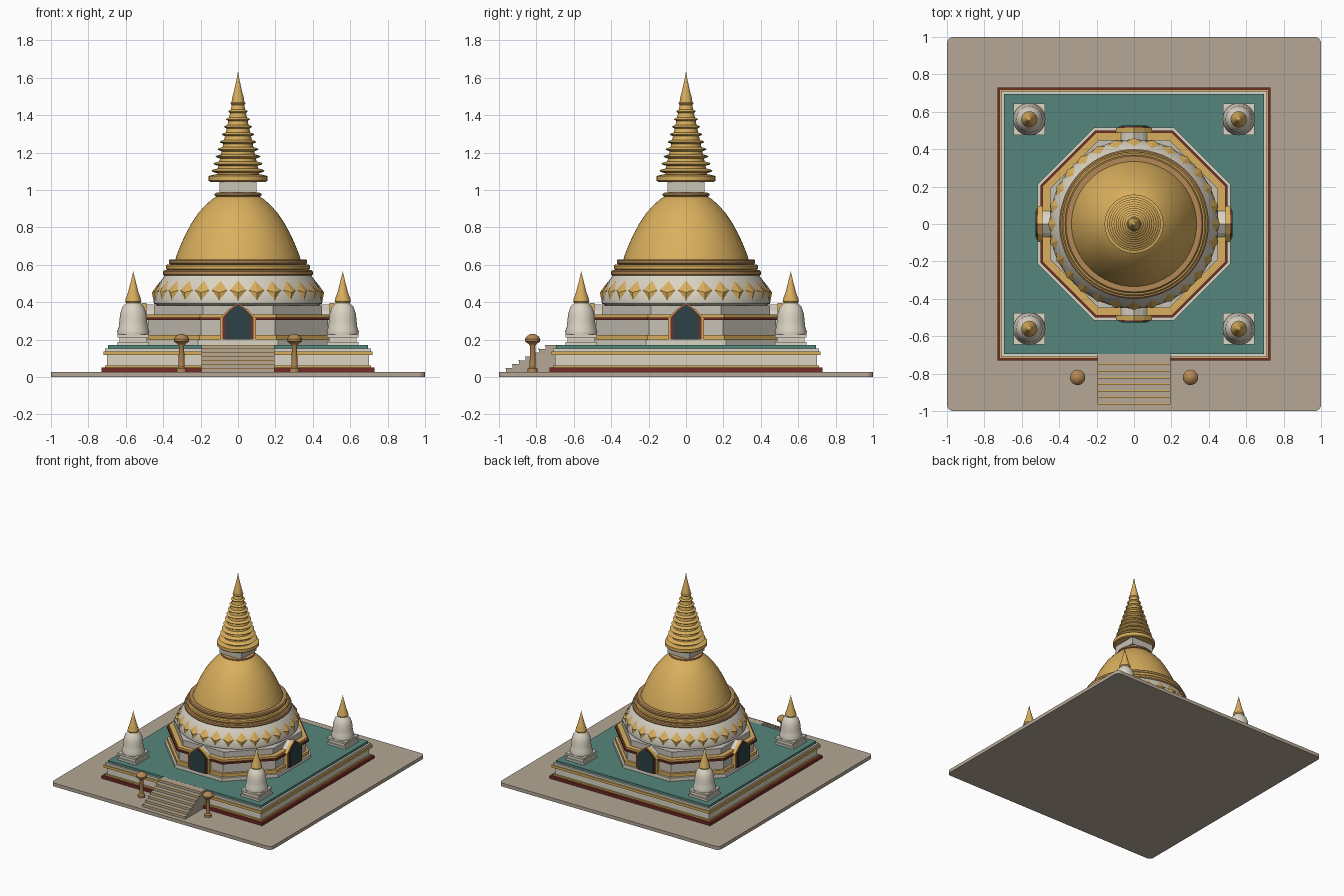
import bpy, bmesh, math

cube = bpy.data.objects.get("Cube")
if cube:
    bpy.data.objects.remove(cube, do_unlink=True)


def material(name, *rgb):
    m = bpy.data.materials.new(name)
    m.use_nodes = True
    m.diffuse_color = (*rgb, 1)
    m.node_tree.nodes["Principled BSDF"].inputs["Base Color"].default_value = (*rgb, 1)
    return m


SAND = material("sand paving", 0.46, 0.39, 0.30)
CREAM = material("cream plaster", 0.71, 0.66, 0.55)
STONE = material("pale stone", 0.58, 0.54, 0.47)
GOLD = material("gold", 0.70, 0.43, 0.11)
COPPER = material("copper", 0.46, 0.25, 0.09)
RED = material("dark red", 0.17, 0.025, 0.02)
TEAL = material("teal tile", 0.09, 0.24, 0.20)
DARK = material("dark doorway", 0.025, 0.055, 0.06)


def finish(bm, name, mat, smooth=False):
    bmesh.ops.recalc_face_normals(bm, faces=bm.faces)
    me = bpy.data.meshes.new(name)
    bm.to_mesh(me)
    bm.free()
    me.materials.append(mat)
    ob = bpy.data.objects.new(name, me)
    bpy.context.collection.objects.link(ob)
    if smooth:
        bpy.ops.object.select_all(action="DESELECT")
        ob.select_set(True)
        bpy.context.view_layer.objects.active = ob
        bpy.ops.object.shade_smooth_by_angle(angle=math.radians(35))
    return ob


def lathe(name, mat, profile, x=0, y=0, sides=64):
    """Closed turned solid from (radius, height) points."""
    bm = bmesh.new()
    rings = []
    for r, z in profile:
        if r == 0:
            rings.append([bm.verts.new((x, y, z))] * sides)
        else:
            rings.append([bm.verts.new((x + r * math.cos(math.tau * i / sides),
                                        y + r * math.sin(math.tau * i / sides), z))
                          for i in range(sides)])
    for low, high in zip(rings, rings[1:]):
        for i in range(sides):
            j = (i + 1) % sides
            bm.faces.new(dict.fromkeys((low[i], low[j], high[j], high[i])))
    for ring in (rings[0], rings[-1]):
        if ring[0] is not ring[1]:
            bm.faces.new(ring)
    return finish(bm, name, mat, True)


def prism(name, mat, sides, apothem, z0, z1, x=0, y=0):
    """Upright regular prism with a flat side facing the front."""
    bm = bmesh.new()
    r = apothem / math.cos(math.pi / sides)
    ring = [bm.verts.new((x + r * math.cos(math.tau * (i + 0.5) / sides),
                          y + r * math.sin(math.tau * (i + 0.5) / sides), z0))
            for i in range(sides)]
    ext = bmesh.ops.extrude_face_region(bm, geom=[bm.faces.new(ring)], use_keep_orig=True)
    for v in ext["geom"]:
        if isinstance(v, bmesh.types.BMVert):
            v.co.z = z1
    return finish(bm, name, mat)


def box(name, mat, x0, x1, y0, y1, z0, z1):
    bm = bmesh.new()
    bmesh.ops.create_cube(bm, size=1)
    for v in bm.verts:
        v.co = (x1 if v.co.x > 0 else x0, y1 if v.co.y > 0 else y0, z1 if v.co.z > 0 else z0)
    return finish(bm, name, mat)


# Paved ground with rounded corners
ground = box("ground_slab", SAND, -1, 1, -1, 1, 0, 0.028)
bm = bmesh.new()
bm.from_mesh(ground.data)
corners = [e for e in bm.edges if abs(e.verts[0].co.z - e.verts[1].co.z) > 0.01]
bmesh.ops.bevel(bm, geom=corners, offset=0.035, segments=5, profile=0.5, affect="EDGES")
bm.to_mesh(ground.data)
bm.free()

# Square terrace, stacked mouldings
for name, mat, half, z0, z1 in [
        ("terrace_foot", RED, 0.73, 0.028, 0.05), ("terrace_lower_trim", GOLD, 0.71, 0.05, 0.062),
        ("terrace_wall", CREAM, 0.70, 0.062, 0.118), ("terrace_upper_trim", GOLD, 0.72, 0.118, 0.138),
        ("terrace_cornice", CREAM, 0.71, 0.138, 0.154), ("terrace_floor", TEAL, 0.695, 0.154, 0.172)]:
    prism(name, mat, 4, half, z0, z1)

# Octagonal drum base
for name, mat, half, z0, z1 in [
        ("octagon_plinth", CREAM, 0.515, 0.172, 0.2), ("octagon_lower_trim", GOLD, 0.50, 0.2, 0.226),
        ("octagon_wall", STONE, 0.48, 0.226, 0.304), ("octagon_red_band", RED, 0.50, 0.304, 0.318),
        ("octagon_gold_band", GOLD, 0.488, 0.318, 0.335), ("octagon_top", STONE, 0.45, 0.335, 0.382)]:
    prism(name, mat, 8, half, z0, z1)

# Four pointed doorways: nested arches of decreasing size
def arch(name, mat, w, shoulder, peak, y0, y1, turn):
    outline = [(-w, 0.2), (w, 0.2), (w, shoulder), (w * 0.55, shoulder + 0.55 * (peak - shoulder)),
               (0, peak), (-w * 0.55, shoulder + 0.55 * (peak - shoulder)), (-w, shoulder)]
    bm = bmesh.new()
    face = bm.faces.new([bm.verts.new((x, y0, z)) for x, z in outline])
    ext = bmesh.ops.extrude_face_region(bm, geom=[face], use_keep_orig=True)
    for v in ext["geom"]:
        if isinstance(v, bmesh.types.BMVert):
            v.co.y = y1
    ob = finish(bm, name, mat)
    ob.rotation_euler.z = turn


for side, turn in zip(("front", "left", "back", "right"), (0, math.pi / 2, math.pi, -math.pi / 2)):
    arch(side + "_door_porch", CREAM, 0.088, 0.315, 0.388, -0.49, -0.43, turn)
    arch(side + "_door_frame", GOLD, 0.095, 0.318, 0.396, -0.515, -0.488, turn)
    arch(side + "_door_lining", RED, 0.083, 0.318, 0.391, -0.522, -0.51, turn)
    arch(side + "_doorway", DARK, 0.07, 0.325, 0.386, -0.526, -0.515, turn)

# Lotus ring with a band of pointed petals
lathe("lotus_ring", CREAM, [(0.42, 0.38), (0.45, 0.393), (0.452, 0.42), (0.442, 0.46),
                            (0.42, 0.505), (0.39, 0.545)])
bm = bmesh.new()
count = 28
for i in range(count):
    a = math.tau * i / count - math.pi / 2
    def point(r, da, z):
        return bm.verts.new((r * math.cos(a + da), r * math.sin(a + da), z))
    rim = [point(0.452, 0, 0.408), point(0.444, 0.095, 0.465),
           point(0.416, 0, 0.515), point(0.444, -0.095, 0.465)]
    ridge = point(0.46, 0, 0.452)
    for j in range(4):
        bm.faces.new((rim[j], rim[(j + 1) % 4], ridge))
finish(bm, "lotus_petals", GOLD)

# Moulded rings below the dome
for i, (r, z0, z1, mat) in enumerate([(0.40, 0.542, 0.572, COPPER), (0.385, 0.572, 0.602, GOLD),
                                      (0.37, 0.602, 0.63, COPPER)]):
    b = 0.007
    lathe(f"dome_ring_{i + 1}", mat, [(r - b, z0), (r, z0 + b), (r, z1 - b), (r - b, z1)])

# Bell dome
lathe("dome", GOLD, [(0.335, 0.628), (0.325, 0.66), (0.305, 0.71), (0.28, 0.765), (0.25, 0.82),
                     (0.215, 0.873), (0.18, 0.913), (0.14, 0.95), (0.11, 0.968)])
lathe("dome_collar", COPPER, [(0.115, 0.964), (0.125, 0.97), (0.125, 0.98), (0.115, 0.986)])
prism("spire_box", STONE, 4, 0.1, 0.986, 1.046)

# Ringed spire and finial
lathe("spire_foot", GOLD, [(0.15, 1.044), (0.157, 1.05), (0.157, 1.075), (0.13, 1.082)])
lathe("spire_core", GOLD, [(0.115, 1.08), (0.03, 1.47)])
rings = 10
for i in range(rings):
    t = i / (rings - 1)
    r, z, h = 0.143 - 0.103 * t, 1.1 + 0.36 * t - 0.02 * t * (1 - t), 0.013 - 0.004 * t
    lathe(f"spire_ring_{i + 1}", GOLD, [(r * 0.72, z - h), (r * 0.95, z - h * 0.2), (r, z + h * 0.2),
                                        (r * 0.96, z + h * 0.6), (r * 0.7, z + h * 1.4)], sides=48)
lathe("finial", GOLD, [(0.035, 1.46), (0.032, 1.49), (0.02, 1.535), (0.008, 1.59), (0, 1.637)], sides=32)

# Four corner shrines
for sx, xs in ((1, "left"), (-1, "right")):
    for sy, ys in ((-1, "front"), (1, "back")):
        x, y, n = 0.56 * sx, 0.56 * sy, f"{ys}_{xs}_shrine"
        for k, (half, z0, z1) in enumerate([(0.085, 0.172, 0.188), (0.074, 0.188, 0.212),
                                            (0.084, 0.212, 0.228)]):
            prism(f"{n}_base_{k + 1}", CREAM, 4, half, z0, z1, x, y)
        lathe(n + "_bell", CREAM, [(0.084, 0.228), (0.086, 0.245), (0.078, 0.265), (0.074, 0.30),
                                   (0.07, 0.34), (0.058, 0.375), (0.035, 0.4)], x, y, 32)
        lathe(n + "_spire", GOLD, [(0.036, 0.395), (0.043, 0.405), (0.04, 0.42), (0.026, 0.46),
                                   (0.012, 0.515), (0, 0.565)], x, y, 32)

# Front stairs with thin gold nosings
steps = 7
for i in range(steps):
    y, z = -0.962 + i * 0.035, 0.028 + (i + 1) * 0.0205
    box(f"stair_step_{i + 1}", SAND, -0.195, 0.195, y, -0.69, 0.028, z)
    box(f"stair_nosing_{i + 1}", GOLD, -0.195, 0.195, y - 0.003, y + 0.005, z - 0.004, z + 0.001)

# Lamp posts beside the stairs
for sx, side in ((1, "left"), (-1, "right")):
    lathe(side + "_lamp", COPPER, [(0.027, 0.028), (0.027, 0.045), (0.016, 0.055), (0.014, 0.165),
                                   (0.022, 0.178), (0.04, 0.19), (0.041, 0.203), (0.032, 0.218),
                                   (0.014, 0.229), (0, 0.232)], 0.302 * sx, -0.82, 24)
